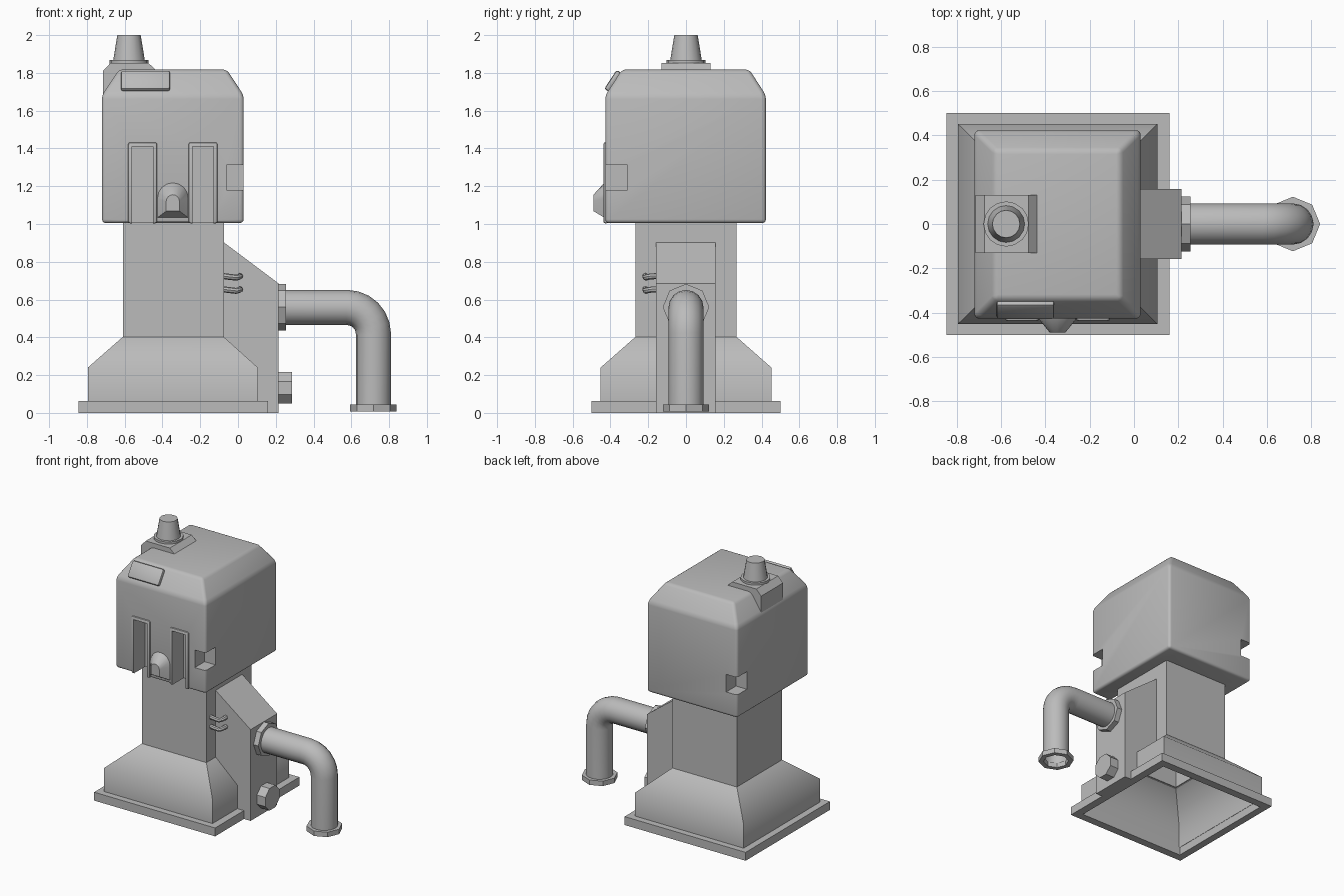
import bpy, bmesh
from math import cos, sin, pi, radians
from mathutils import Vector, Matrix

cube = bpy.data.objects.get("Cube")
if cube:
    bpy.data.objects.remove(cube, do_unlink=True)

grey = bpy.data.materials.new("machine grey")
grey.use_nodes = True
grey.diffuse_color = (0.5, 0.5, 0.5, 1)
grey.node_tree.nodes["Principled BSDF"].inputs["Base Color"].default_value = (0.5, 0.5, 0.5, 1)


def activate(ob):
    bpy.ops.object.select_all(action='DESELECT')
    ob.select_set(True)
    bpy.context.view_layer.objects.active = ob


def smooth(ob, angle=30):
    activate(ob)
    bpy.ops.object.shade_smooth_by_angle(angle=radians(angle))


def loft(name, rings, caps=True, loop=False):
    """Skin a list of equal point rings; loop joins the last ring to the first."""
    bm = bmesh.new()
    vs = [[bm.verts.new(p) for p in r] for r in rings]
    n = len(vs[0])
    pairs = list(zip(vs, vs[1:])) + ([(vs[-1], vs[0])] if loop else [])
    for a, b in pairs:
        for i in range(n):
            j = (i + 1) % n
            bm.faces.new((a[i], a[j], b[j], b[i]))
    if caps and not loop:
        bm.faces.new(vs[0])
        bm.faces.new(vs[-1])
    bmesh.ops.recalc_face_normals(bm, faces=bm.faces)
    me = bpy.data.meshes.new(name)
    bm.to_mesh(me)
    bm.free()
    me.materials.append(grey)
    ob = bpy.data.objects.new(name, me)
    bpy.context.collection.objects.link(ob)
    return ob


def rect(x0, x1, y0, y1, z):
    return [(x0, y0, z), (x1, y0, z), (x1, y1, z), (x0, y1, z)]


def box(name, x0, x1, y0, y1, z0, z1):
    return loft(name, [rect(x0, x1, y0, y1, z0), rect(x0, x1, y0, y1, z1)])


def prism(name, outline, y0, y1):
    """Extrude an xz outline along y."""
    return loft(name, [[(x, y, z) for x, z in outline] for y in (y0, y1)])


def ngon(n, r, centre, axis, turn=0.0):
    cx, cy, cz = centre
    pts = []
    for i in range(n):
        a = 2 * pi * i / n + turn
        u, v = r * cos(a), r * sin(a)
        pts.append((cx + u, cy + v, cz) if axis == 'Z' else (cx, cy + u, cz + v))
    return pts


def apply(ob, kind, **settings):
    activate(ob)
    mod = ob.modifiers.new(kind.lower(), kind)
    for key, value in settings.items():
        setattr(mod, key, value)
    bpy.ops.object.modifier_apply(modifier=mod.name)


def cut(ob, *bounds):
    cutter = box("cutter", *bounds)
    cutter.hide_render = True
    apply(ob, 'BOOLEAN', operation='DIFFERENCE', solver='EXACT', object=cutter)
    bpy.data.objects.remove(cutter, do_unlink=True)


def tube(name, points, radius, resolution, caps):
    cu = bpy.data.curves.new(name, 'CURVE')
    cu.dimensions = '3D'
    cu.bevel_depth = radius
    cu.bevel_resolution = resolution
    cu.use_fill_caps = caps
    sp = cu.splines.new('POLY')
    sp.points.add(len(points) - 1)
    for p, co in zip(sp.points, points):
        p.co = (*co, 1)
    cu.materials.append(grey)
    ob = bpy.data.objects.new(name, cu)
    bpy.context.collection.objects.link(ob)
    activate(ob)
    bpy.ops.object.convert(target='MESH')
    smooth(bpy.context.object, 40)


# Hollow base: flange frame, flared skirt and column
loft("base_flange", [rect(-0.845, 0.16, -0.5, 0.5, 0), rect(-0.845, 0.16, -0.5, 0.5, 0.063),
                     rect(-0.79, 0.1, -0.44, 0.44, 0.063), rect(-0.79, 0.1, -0.44, 0.44, 0)], loop=True)
skirt = loft("base_skirt", [rect(-0.795, 0.105, -0.452, 0.452, 0.06), rect(-0.795, 0.105, -0.452, 0.452, 0.24),
                            rect(-0.61, -0.075, -0.268, 0.268, 0.402)], caps=False)
apply(skirt, 'SOLIDIFY', thickness=0.01, offset=-1)
smooth(skirt, 52)
column = loft("column", [rect(-0.61, -0.075, -0.268, 0.268, z) for z in (0.402, 1.01)], caps=False)
apply(column, 'SOLIDIFY', thickness=0.01, offset=-1)

# Head housing with chamfered top, corner notches and front grooves
GROOVES = (-0.505, -0.185)
head = loft("head_housing", [rect(-0.72, 0.03, -0.427, 0.423, 1.005), rect(-0.72, 0.03, -0.427, 0.423, 1.682),
                             rect(-0.63, -0.06, -0.338, 0.335, 1.818)])
apply(head, 'BEVEL', width=0.02, segments=3, limit_method='ANGLE', angle_limit=radians(20))
cut(head, -0.06, 0.1, -0.5, -0.31, 1.18, 1.312)
cut(head, -0.8, -0.63, 0.306, 0.5, 1.18, 1.312)
for x in GROOVES:
    frame = box("groove_frame", x - 0.077, x + 0.077, -0.438, -0.41, 1.003, 1.433)
    apply(frame, 'BEVEL', width=0.012, segments=2)
    for part in (head, frame):
        cut(part, x - 0.056, x + 0.056, -0.5, -0.3, 0.9, 1.41)
    smooth(frame)
smooth(head)


# Arched nozzle between the grooves
def arch(half, bottom, top, y):
    spring = top - half
    pts = [(-0.345 - half, y, bottom)]
    for i in range(9):
        a = pi - pi * i / 8
        pts.append((-0.345 + half * cos(a), y, spring + half * sin(a)))
    return pts + [(-0.345 + half, y, bottom)]


smooth(loft("nozzle", [arch(0.083, 1.035, 1.225, -0.41), arch(0.08, 1.035, 1.215, -0.435),
                       arch(0.035, 1.068, 1.155, -0.49)]))

# Rounded plate on the front chamfer
plate = box("front_plate", -0.13, 0.13, -0.06, 0.06, -0.012, 0.018)
apply(plate, 'BEVEL', width=0.012, segments=2)
slope = Vector((0, 0.09, 0.138)).normalized()
side = Vector((1, 0, 0))
normal = side.cross(slope)
place = Matrix((side, slope, normal)).transposed().to_4x4()
place.translation = (-0.49, -0.385, 1.756)
plate.data.transform(place)
smooth(plate)

# Raised pad, collar and tapered cap on top
prism("cap_pad", [(-0.715, 1.68), (-0.715, 1.81), (-0.675, 1.853), (-0.475, 1.853), (-0.435, 1.815),
                  (-0.435, 1.79), (-0.6, 1.78)], -0.13, 0.13)
smooth(loft("cap_collar", [ngon(16, 0.102, (-0.577, 0, z), 'Z') for z in (1.85, 1.869)]))
smooth(loft("cap_cone", [ngon(16, r, (-0.577, 0, z), 'Z') for r, z in ((0.084, 1.865), (0.062, 2.0))]))

# Side bracket, notched to follow the skirt
prism("side_bracket", [(-0.078, 0.905), (0.215, 0.685), (0.215, 0), (0.155, 0), (0.1, 0.06),
                       (0.1, 0.24), (-0.078, 0.4)], -0.158, 0.157)

# Outlet pipe with octagonal collars
loft("pipe_collar", [ngon(8, 0.123, (x, 0, 0.56), 'X', pi / 2) for x in (0.21, 0.255)])
path = [(0.22, 0, 0.558)]
for i in range(7):
    a = pi / 2 * i / 6
    path.append((0.577 + 0.14 * sin(a), 0, 0.418 + 0.14 * cos(a)))
path.append((0.717, 0, 0.01))
tube("outlet_pipe", path, 0.093, 6, False)
loft("outlet_collar", [ngon(8, r, (0.717, 0, z), 'Z')
                       for r, z in ((0.123, 0.008), (0.123, 0.045), (0.088, 0.045), (0.088, 0.008))], loop=True)

# Drain plug
loft("drain_plug", [ngon(8, 0.09, (x, 0, 0.132), 'X', pi / 8) for x in (0.21, 0.286)])

# Small cables joining the column and bracket
for z in (0.72, 0.65):
    tube("side_cable", [(-0.09, -0.215, z + 0.006), (-0.045, -0.215, z), (-0.01, -0.213, z - 0.004),
                        (0.005, -0.2, z), (0.01, -0.18, z + 0.003), (0.01, -0.15, z + 0.004)],
         0.016, 2, True)
